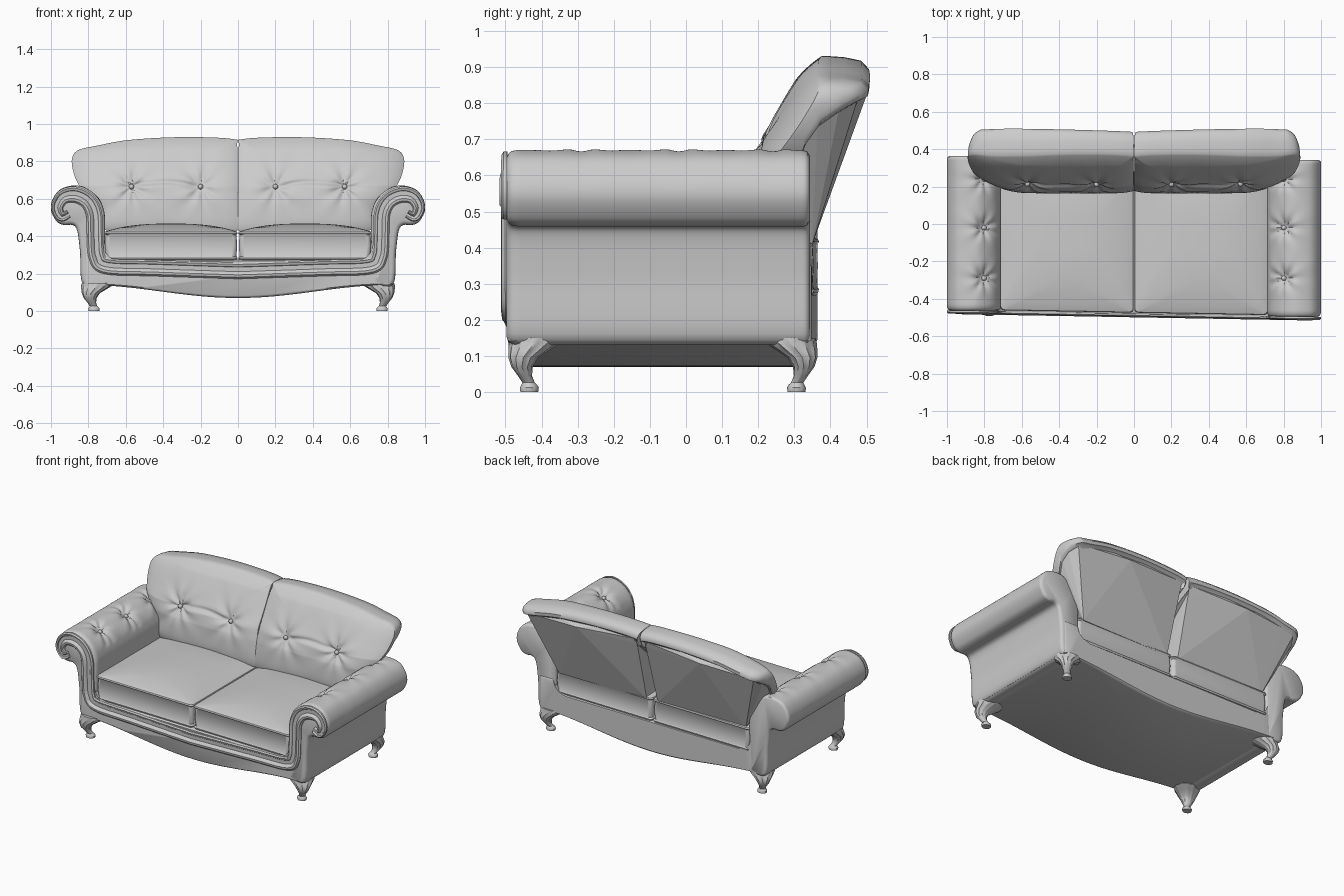
import bpy, bmesh
from math import sin, cos, pi, exp, atan2, hypot, radians
from mathutils import Vector

if "Cube" in bpy.data.objects:
    bpy.data.objects.remove(bpy.data.objects["Cube"])

mat = bpy.data.materials.new("grey_upholstery")
mat.use_nodes = True
grey = (0.6, 0.6, 0.6, 1)
mat.diffuse_color = grey
mat.node_tree.nodes["Principled BSDF"].inputs["Base Color"].default_value = grey


def finish(name, bm, angle=40):
    bmesh.ops.recalc_face_normals(bm, faces=bm.faces)
    me = bpy.data.meshes.new(name)
    bm.to_mesh(me)
    bm.free()
    me.materials.append(mat)
    if angle:
        me.polygons.foreach_set("use_smooth", [True] * len(me.polygons))
        me.set_sharp_from_angle(angle=radians(angle))
    ob = bpy.data.objects.new(name, me)
    bpy.context.collection.objects.link(ob)


def loft(name, rings, angle=40):
    """Skin a list of closed rings and cap both ends."""
    bm = bmesh.new()
    vs = [[bm.verts.new(p) for p in r] for r in rings]
    for a, b in zip(vs, vs[1:]):
        for i in range(len(a)):
            j = (i + 1) % len(a)
            bm.faces.new((a[i], a[j], b[j], b[i]))
    bm.faces.new(vs[0])
    bm.faces.new(vs[-1])
    finish(name, bm, angle)


def spline(pts, n, closed=True):
    """Catmull-Rom resampling of 2D points."""
    pts = [Vector(p) for p in pts]
    m = len(pts)
    get = (lambda i: pts[i % m]) if closed else (lambda i: pts[max(0, min(m - 1, i))])
    out = []
    for i in range(m if closed else m - 1):
        a, b, c, d = (get(i + k) for k in (-1, 0, 1, 2))
        for k in range(n):
            t = k / n
            out.append(0.5 * (2 * b + (c - a) * t + (2 * a - 5 * b + 4 * c - d) * t * t
                              + (3 * b - a - 3 * c + d) * t ** 3))
    return out if closed else out + [pts[-1]]


def normals(pts, closed=True):
    m = len(pts)
    res = []
    for i in range(m):
        a = pts[i - 1] if closed or i else pts[0]
        b = pts[(i + 1) % m] if closed else pts[min(i + 1, m - 1)]
        t = (b - a).normalized()
        res.append(Vector((-t.y, t.x)))
    return res


def table(pairs, v):
    """Piecewise linear lookup."""
    for (a, p), (b, q) in zip(pairs, pairs[1:]):
        if v <= b:
            return p + (q - p) * max(0, (v - a) / (b - a))
    return pairs[-1][1]


def tuft(du, dv, size, reach):
    """Dimple with radiating creases, from 0 to about 1."""
    r = hypot(du, dv)
    star = cos(7 * atan2(dv, du)) * min(1, r / size) * exp(-r / reach)
    return exp(-(r / size) ** 2) + 0.45 * star


def button(name, loc):
    bm = bmesh.new()
    bmesh.ops.create_uvsphere(bm, u_segments=16, v_segments=10, radius=0.014)
    for v in bm.verts:
        v.co += Vector(loc)
    finish(name, bm)


def skew(x):
    """The seat stands slightly askew in plan: its left side sits further forward."""
    return -0.018 * x


# Base rail with a bowed apron edge, swept up into the arms at its ends
xs = [-0.825 + 1.65 * i / 40 for i in range(41)]
apron = [Vector((x, 0.105 - 0.035 * cos(pi * x / 0.825))) for x in xs]
sweep = [Vector(p) for p in ((0.825, 0.36), (0.735, 0.36), (0.72, 0.32), (0.69, 0.29), (0.64, 0.275))]
rail = apron + sweep + [Vector((-p.x, p.y)) for p in reversed(sweep)]
rings = []
for y, k in ((-0.481, 0.02), (-0.476, 0.008), (-0.465, 0), (0.335, 0), (0.349, 0.005), (0.355, 0.015)):
    rings.append([(p.x * (1 - k), y + skew(p.x) * (1 if y < 0 else 0.5), p.y + (0.2 - p.y) * k * 5)
                  for p in rail])
loft("base_rail", rings)

# Rolled arms
ARM = spline([(0.72, 0.2), (0.71, 0.45), (0.72, 0.55), (0.76, 0.62), (0.82, 0.66), (0.88, 0.67),
              (0.95, 0.65), (0.99, 0.6), (1, 0.54), (0.97, 0.48), (0.93, 0.46), (0.885, 0.46),
              (0.86, 0.43), (0.845, 0.32), (0.83, 0.145), (0.73, 0.145)], 7)
ARM_N = normals(ARM)
TUFTS = (-0.29, -0.02, 0.24)
for side, s, y0, y1 in (("left", 1, -0.497, 0.343), ("right", -1, -0.464, 0.364)):
    stations = [(y0, 0.022), (y0 + 0.005, 0.01), (y0 + 0.015, 0.003)]
    stations += [(y0 + 0.03 + (y1 - y0 - 0.045) * i / 80, 0) for i in range(81)]
    stations += [(y1 - 0.007, 0.003), (y1, 0.015)]
    rings = []
    for y, inset in stations:
        ring = []
        for p, n in zip(ARM, ARM_N):
            d = inset
            if p.y > 0.57:
                d += 0.025 * sum(tuft(p.x - 0.8, y - t, 0.045, 0.055) for t in TUFTS)
            q = p - n * d
            ring.append((s * q.x, y, q.y))
        rings.append(ring)
    loft(side + "_arm", rings)
    for i, t in enumerate(TUFTS):
        button(f"{side}_arm_button_{i + 1}", (s * 0.802, t, 0.625))

# Stepped moulding that runs scroll to scroll across the front
half = spline([(0.905, 0.52), (0.945, 0.505), (0.967, 0.555), (0.935, 0.61), (0.87, 0.622), (0.805, 0.59),
               (0.77, 0.52), (0.765, 0.4), (0.755, 0.29), (0.7, 0.24), (0.45, 0.23), (0, 0.215)], 8, False)
path = half + [Vector((-p.x, p.y)) for p in reversed(half[:-1])]
steps = ((-1, 0), (-1, 0.01), (-0.8, 0.016), (-0.55, 0.012), (-0.45, 0.006), (0.1, 0.005),
         (0.2, 0.012), (0.5, 0.02), (0.8, 0.018), (1, 0.008), (1, 0))
rings = []
for i, (p, n) in enumerate(zip(path, normals(path, False))):
    w = 0.02 + 0.023 * min(1, min(i, len(path) - 1 - i) / 30)
    rings.append([(p.x + n.x * a * w, skew(p.x) - 0.479 - d, p.y + n.y * a * w) for a, d in steps])
loft("front_moulding", rings, 30)


# Seat cushions with welted edges and a soft crown
def rounded_rect(x0, x1, y0, y1, r, z):
    ring = []
    for cx, cy, a0 in ((x1 - r, y1 - r, 0), (x0 + r, y1 - r, 1), (x0 + r, y0 + r, 2), (x1 - r, y0 + r, 3)):
        for k in range(9):
            a = (a0 + k / 8) * pi / 2
            ring.append((cx + r * cos(a), cy + r * sin(a), z))
    return ring


LAYERS = ((0.27, 0.014), (0.275, 0.003), (0.285, 0), (0.293, 0.006), (0.35, 0.003), (0.408, 0.006),
          (0.416, 0), (0.424, 0.003), (0.428, 0.012), (0.436, 0.04), (0.446, 0.08), (0.455, 0.13),
          (0.461, 0.18), (0.465, 0.23), (0.467, 0.28), (0.468, 0.33))
for side, s in (("left", 1), ("right", -1)):
    rings = []
    for z, k in LAYERS:
        r = min(0.02 + k, 0.9 * (0.355 - k))
        ring = rounded_rect(0.002 + k, 0.715 - k, -0.474 + k, 0.356 - k, r, z)
        rings.append([(s * x, y + skew(s * x), h) for x, y, h in ring])
    loft(side + "_seat_cushion", rings)

# Tufted back cushions
OUTLINE = spline([(0.004, 0.43), (0.003, 0.66), (0.004, 0.88), (0.03, 0.92), (0.3, 0.93), (0.58, 0.915),
                  (0.75, 0.885), (0.85, 0.862), (0.885, 0.825), (0.886, 0.77), (0.865, 0.7), (0.82, 0.63),
                  (0.74, 0.54), (0.7, 0.43), (0.35, 0.42)], 14)
CENTRE = Vector((0.42, 0.68))
FRONT = ((0.42, 0.155), (0.6, 0.172), (0.67, 0.19), (0.74, 0.232), (0.87, 0.305), (0.93, 0.35))
REAR = ((0.42, 0.27), (0.6, 0.28), (0.7, 0.31), (0.78, 0.355), (0.83, 0.42), (0.87, 0.485), (0.93, 0.495))
BUTTONS = (0.2, 0.57)


def front_y(x, z, k):
    y = table(FRONT, z) + 0.06 * max(0, (x - 0.5) / 0.39) ** 2 + 0.025 * k ** 8
    fade = 1 - k ** 6
    y += fade * 0.026 * sum(tuft(x - b, z - 0.665, 0.06, 0.08) for b in BUTTONS)
    if BUTTONS[0] < x < BUTTONS[1]:
        u = (x - BUTTONS[0]) / (BUTTONS[1] - BUTTONS[0])
        y += 0.01 * fade * exp(-((z - 0.665 - 0.025 * sin(pi * u)) / 0.014) ** 2)
    return y


def rear_y(x, z):
    """Rear rim, leaning slightly further back towards the outer corner."""
    return table(REAR, z) + 0.02 * min(1, x / 0.7)


LIP = ((1, 0.2, 0), (0.997, 0.5, 0.002), (0.992, 0.85, 0.01), (0.982, 1, 0.028), (0.965, 0.99, 0.045),
       (0.935, 0.84, 0.05))
for side, s in (("left", 1), ("right", -1)):
    rings = []
    for i in range(1, 49):
        k = i / 48
        ring = [CENTRE + (p - CENTRE) * k for p in OUTLINE]
        rings.append([(s * p.x, front_y(p.x, p.y, k), p.y) for p in ring])
    for k, t, drop in LIP:
        ring = []
        for p in OUTLINE:
            q = CENTRE + (p - CENTRE) * k
            f = front_y(p.x, p.y, 1)
            fall = drop * max(0, min(1, (p.y - 0.6) / 0.28))
            ring.append((s * q.x, f + (rear_y(p.x, p.y) - f) * t, q.y - fall))
        rings.append(ring)
    loft(side + "_back_cushion", rings, 50)
    for i, b in enumerate(BUTTONS):
        button(f"{side}_back_button_{i + 1}", (s * b, front_y(b, 0.665, 0) - 0.003, 0.665))
    # Faceted shell closing the rear of the cushion, fanning out from one point under the rim
    bm = bmesh.new()
    for p in rings[-1][::14] + [(s * 0.04, 0.35, 0.41), (s * 0.68, 0.35, 0.41), (s * 0.45, 0.505, 0.835)]:
        bm.verts.new(p)
    hull = bmesh.ops.convex_hull(bm, input=bm.verts)
    loose = [v for v in hull["geom_interior"] if isinstance(v, bmesh.types.BMVert)]
    bmesh.ops.delete(bm, geom=loose, context="VERTS")
    finish(side + "_back_shell", bm, 0)

# Fluted cabriole legs: height, outward centre offset, radius
LEG = ((0, 0, 0.029), (0.012, 0, 0.031), (0.02, 0, 0.026), (0.026, 0.002, 0.02), (0.045, 0.012, 0.023),
       (0.07, 0.02, 0.035), (0.095, 0.017, 0.048), (0.115, 0.002, 0.066), (0.135, -0.014, 0.083),
       (0.15, -0.015, 0.08))
for side, s in (("left", 1), ("right", -1)):
    for end, e in (("front", -1), ("rear", 1)):
        rings = []
        for z, off, r in LEG:
            ring = []
            for k in range(48):
                a = 2 * pi * k / 48
                flute = 1 - (0.07 * abs(sin(6 * a)) if 0.03 < z < 0.14 else 0)
                ring.append((s * (0.77 + off + r * flute * cos(a)),
                             -0.064 + e * (0.37 + off + r * 0.85 * flute * sin(a)), z))
            rings.append(ring)
        loft(f"{end}_{side}_leg", rings)
